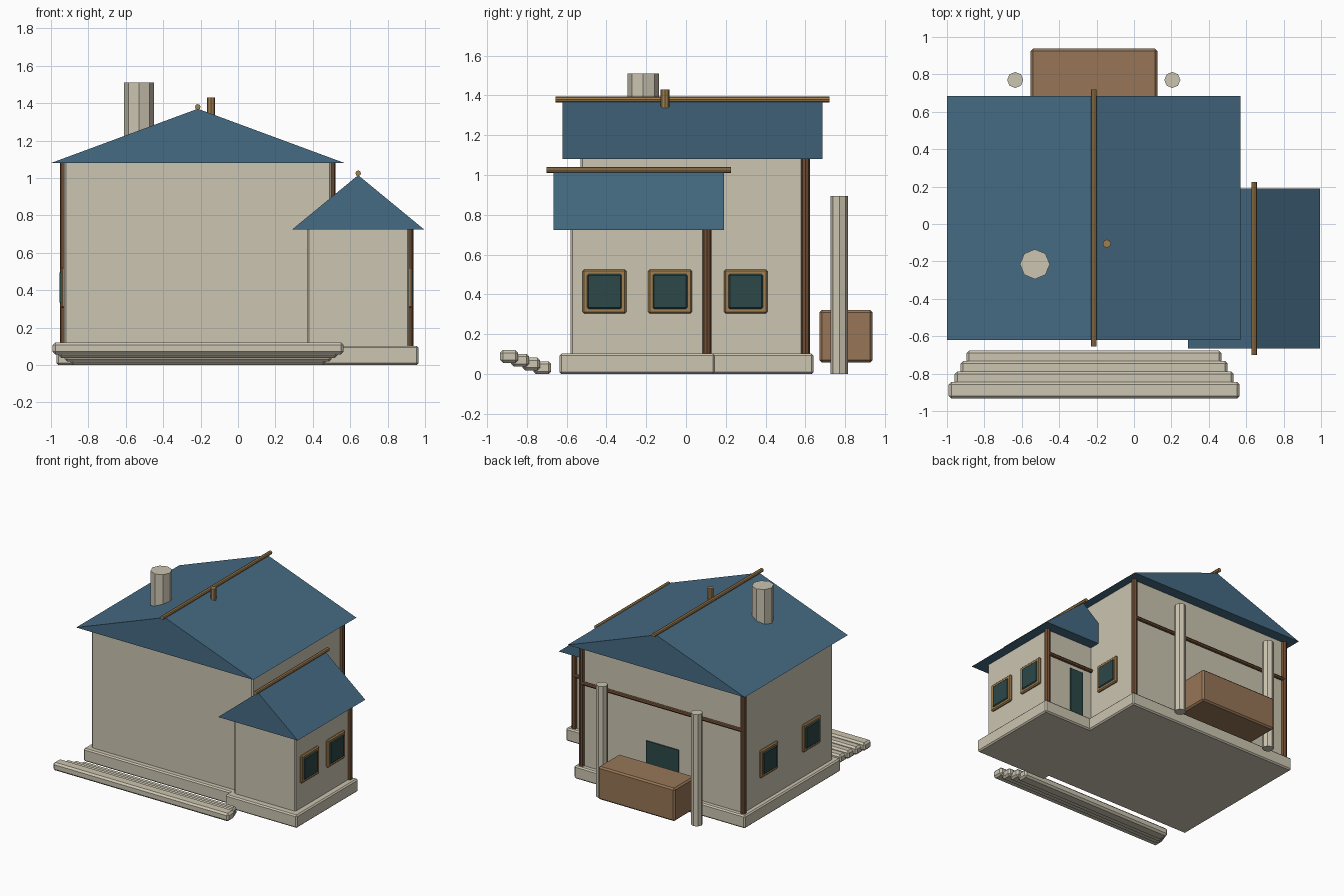
import bpy
from math import pi

cube = bpy.data.objects.get("Cube")
if cube:
    bpy.data.objects.remove(cube, do_unlink=True)


def material(name, rgb):
    m = bpy.data.materials.new(name)
    m.use_nodes = True
    m.diffuse_color = (*rgb, 1)
    m.node_tree.nodes["Principled BSDF"].inputs["Base Color"].default_value = (*rgb, 1)
    return m


PLASTER = material("pale plaster", (0.60, 0.555, 0.44))
ROOF = material("slate blue", (0.06, 0.145, 0.225))
CRATE = material("warm wood", (0.31, 0.18, 0.095))
POST = material("dark wood", (0.16, 0.075, 0.035))
TRIM = material("golden wood", (0.35, 0.21, 0.08))
GLASS = material("dark teal", (0.026, 0.065, 0.065))


def box(name, xs, ys, zs, mat, bevel=0.01):
    """Bevelled box given by its extents along each axis."""
    spans = (xs, ys, zs)
    bpy.ops.mesh.primitive_cube_add(size=1, location=[(a + b) / 2 for a, b in spans])
    o = bpy.context.object
    o.name = name
    o.scale = [b - a for a, b in spans]
    bpy.ops.object.transform_apply(location=False, rotation=False, scale=True)
    o.data.materials.append(mat)
    if bevel:
        mod = o.modifiers.new("soft edges", "BEVEL")
        mod.width = bevel
        mod.segments = 1
    return o


def rod(name, centre, radius, length, mat, axis="z"):
    """Eight-sided rod along one axis."""
    turn = {"x": (0, pi / 2, 0), "y": (pi / 2, 0, 0), "z": (0, 0, 0)}[axis]
    bpy.ops.mesh.primitive_cylinder_add(vertices=8, radius=radius, depth=length,
                                        location=centre, rotation=turn)
    o = bpy.context.object
    o.name = name
    o.data.materials.append(mat)
    return o


def gable_roof(name, xs, ys, eave, ridge):
    """Closed triangular prism with its ridge along y."""
    mid = sum(xs) / 2
    verts = [(x, y, z) for y in ys
             for x, z in ((xs[0], eave), (xs[1], eave), (mid, ridge))]
    faces = [(0, 1, 2), (5, 4, 3), (0, 3, 4, 1), (1, 4, 5, 2), (2, 5, 3, 0)]
    mesh = bpy.data.meshes.new(name)
    mesh.from_pydata(verts, [], faces)
    mesh.materials.append(ROOF)
    bpy.context.collection.objects.link(bpy.data.objects.new(name, mesh))
    length = ys[1] - ys[0] + 0.07
    rod(name + "_ridge_pole", (mid, sum(ys) / 2, ridge + 0.01), 0.015, length, TRIM, "y")


def side_window(name, wall_x, y, side, z=0.415):
    """Square framed window on a wall facing +x or -x."""
    for part, half, out, mat in (("frame", 0.11, 0.017, TRIM), ("glass", 0.088, 0.024, GLASS)):
        xs = sorted((wall_x - side * 0.01, wall_x + side * out))
        box(f"{name}_{part}", xs, (y - half, y + half), (z - half, z + half), mat, 0.008)


# Main house and side wing
box("main_plinth", (-0.97, 0.545), (-0.575, 0.64), (0, 0.103), PLASTER)
box("wing_plinth", (0.33, 0.965), (-0.635, 0.145), (0, 0.103), PLASTER)
box("main_walls", (-0.93, 0.50), (-0.53, 0.60), (0.09, 1.09), PLASTER)
box("wing_walls", (0.37, 0.915), (-0.58, 0.105), (0.09, 0.735), PLASTER)
gable_roof("main_roof", (-1.0, 0.57), (-0.62, 0.685), 1.08, 1.37)
gable_roof("wing_roof", (0.29, 0.995), (-0.665, 0.19), 0.725, 1.015)

# Corner posts and horizontal rails on the back walls
for label, x in (("right", -0.93), ("left", 0.50)):
    rod(f"main_post_{label}", (x, 0.60, 0.59), 0.022, 0.98, POST)
rod("wing_post", (0.915, 0.105, 0.415), 0.022, 0.63, POST)
rod("main_rail", (-0.215, 0.607, 0.765), 0.015, 1.43, POST, "x")
rod("wing_rail", (0.70, 0.112, 0.525), 0.015, 0.43, POST, "x")

# Windows
for i, y in enumerate((-0.41, -0.08)):
    side_window(f"wing_window_{i + 1}", 0.915, y, 1)
side_window("main_window_left", 0.50, 0.30, 1)
for i, y in enumerate((-0.25, 0.29)):
    side_window(f"main_window_right_{i + 1}", -0.93, y, -1)

# Back doors
box("main_door", (-0.36, -0.07), (0.59, 0.609), (0.103, 0.455), GLASS, 0)
box("wing_door", (0.585, 0.70), (0.095, 0.114), (0.103, 0.48), GLASS, 0)

# Front steps, each one wider, higher and further out
for i in range(4):
    half = 0.682 + 0.032 * i
    y = -0.722 - 0.0555 * i
    z = 0.019 * i
    box(f"front_step_{i + 1}", (-0.213 - half, -0.213 + half),
        (y - 0.045, y + 0.045), (z, z + 0.064), PLASTER, 0.014)

# Chimney and small vent pipe
rod("chimney", (-0.53, -0.215, 1.33), 0.08, 0.36, PLASTER)
rod("vent_pipe", (-0.145, -0.105, 1.38), 0.022, 0.10, TRIM)

# Crate and standing columns behind the house
box("back_crate", (-0.553, 0.125), (0.67, 0.937), (0.058, 0.322), CRATE, 0.012)
for label, x in (("right", -0.635), ("left", 0.205)):
    rod(f"back_column_{label}", (x, 0.77, 0.4475), 0.043, 0.895, PLASTER)
